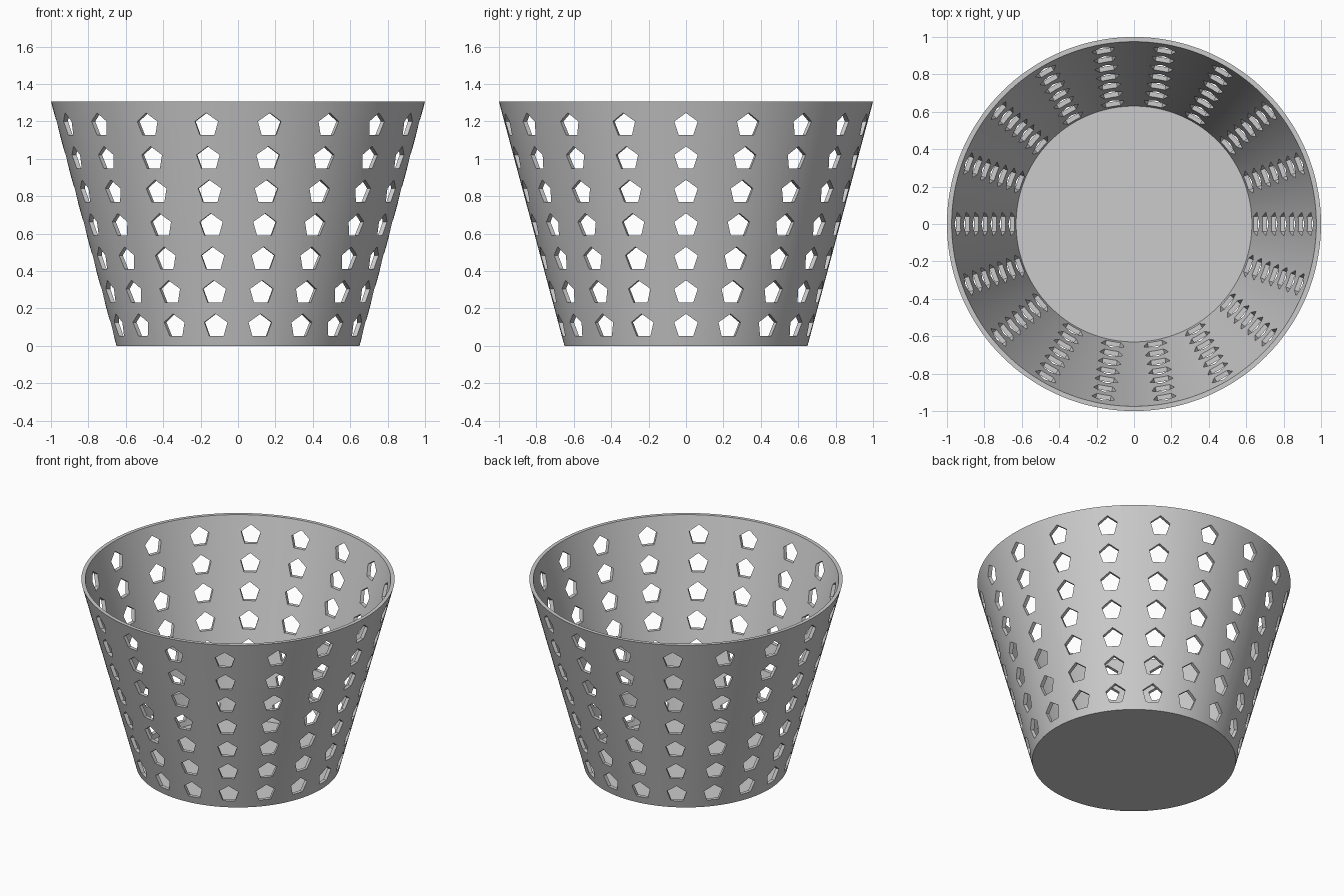
import bpy, bmesh, math
from mathutils import Matrix, Vector

default = bpy.data.objects.get("Cube")
if default:
    bpy.data.objects.remove(default, do_unlink=True)

HEIGHT, FLOOR, WALL = 1.305, 0.02, 0.025
R_BOTTOM, R_TOP = 0.65, 1.0
SEGMENTS, COLUMNS, ROWS = 144, 18, 7
HOLE_R, FIRST_Z, STEP_Z = 0.066, 0.105, 0.179


def make_object(name, bm):
    bmesh.ops.recalc_face_normals(bm, faces=bm.faces)
    mesh = bpy.data.meshes.new(name)
    bm.to_mesh(mesh)
    bm.free()
    obj = bpy.data.objects.new(name, mesh)
    bpy.context.collection.objects.link(obj)
    return obj


def ring(bm, radius, z):
    angles = [math.tau * i / SEGMENTS for i in range(SEGMENTS)]
    return [bm.verts.new((radius * math.cos(a), radius * math.sin(a), z)) for a in angles]


# Material
grey = bpy.data.materials.new("light grey")
grey.use_nodes = True
colour = (0.6, 0.6, 0.6, 1)
grey.diffuse_color = colour
grey.node_tree.nodes["Principled BSDF"].inputs["Base Color"].default_value = colour

# Tapered basket shell with a thin floor
bm = bmesh.new()
slope = (R_TOP - R_BOTTOM) / HEIGHT
profile = [(R_BOTTOM, 0), (R_TOP, HEIGHT), (R_TOP - WALL, HEIGHT),
           (R_BOTTOM - WALL + slope * FLOOR, FLOOR)]
rings = [ring(bm, r, z) for r, z in profile]
for lower, upper in zip(rings, rings[1:]):
    for i in range(SEGMENTS):
        j = (i + 1) % SEGMENTS
        bm.faces.new((lower[i], lower[j], upper[j], upper[i]))
bm.faces.new(rings[0])
bm.faces.new(rings[-1])
basket = make_object("basket", bm)
basket.data.materials.append(grey)

# Horizontal pentagonal prisms that punch the holes, point upward
bm = bmesh.new()
for row in range(ROWS):
    z = FIRST_Z + row * STEP_Z
    for col in range(COLUMNS):
        turn = Matrix.Rotation(math.tau * col / COLUMNS, 4, "Z")
        ends = []
        for x in (0.5, 1.1):
            corners = [math.tau * k / 5 for k in range(5)]
            ends.append([bm.verts.new(turn @ Vector(
                (x, HOLE_R * math.sin(a), z + HOLE_R * math.cos(a)))) for a in corners])
        inner, outer = ends
        bm.faces.new(inner)
        bm.faces.new(outer)
        for k in range(5):
            n = (k + 1) % 5
            bm.faces.new((inner[k], inner[n], outer[n], outer[k]))
cutter = make_object("hole_cutter", bm)
cutter.data.materials.append(grey)
cutter.hide_render = True

# Cut the holes, then drop the helper
cut = basket.modifiers.new("holes", "BOOLEAN")
cut.operation = "DIFFERENCE"
cut.solver = "EXACT"
cut.object = cutter
bpy.ops.object.select_all(action="DESELECT")
basket.select_set(True)
bpy.context.view_layer.objects.active = basket
bpy.ops.object.modifier_apply(modifier=cut.name)
bpy.data.objects.remove(cutter, do_unlink=True)

# Smooth round walls, crisp rim and hole edges
bpy.ops.object.shade_smooth_by_angle(angle=math.radians(30))
